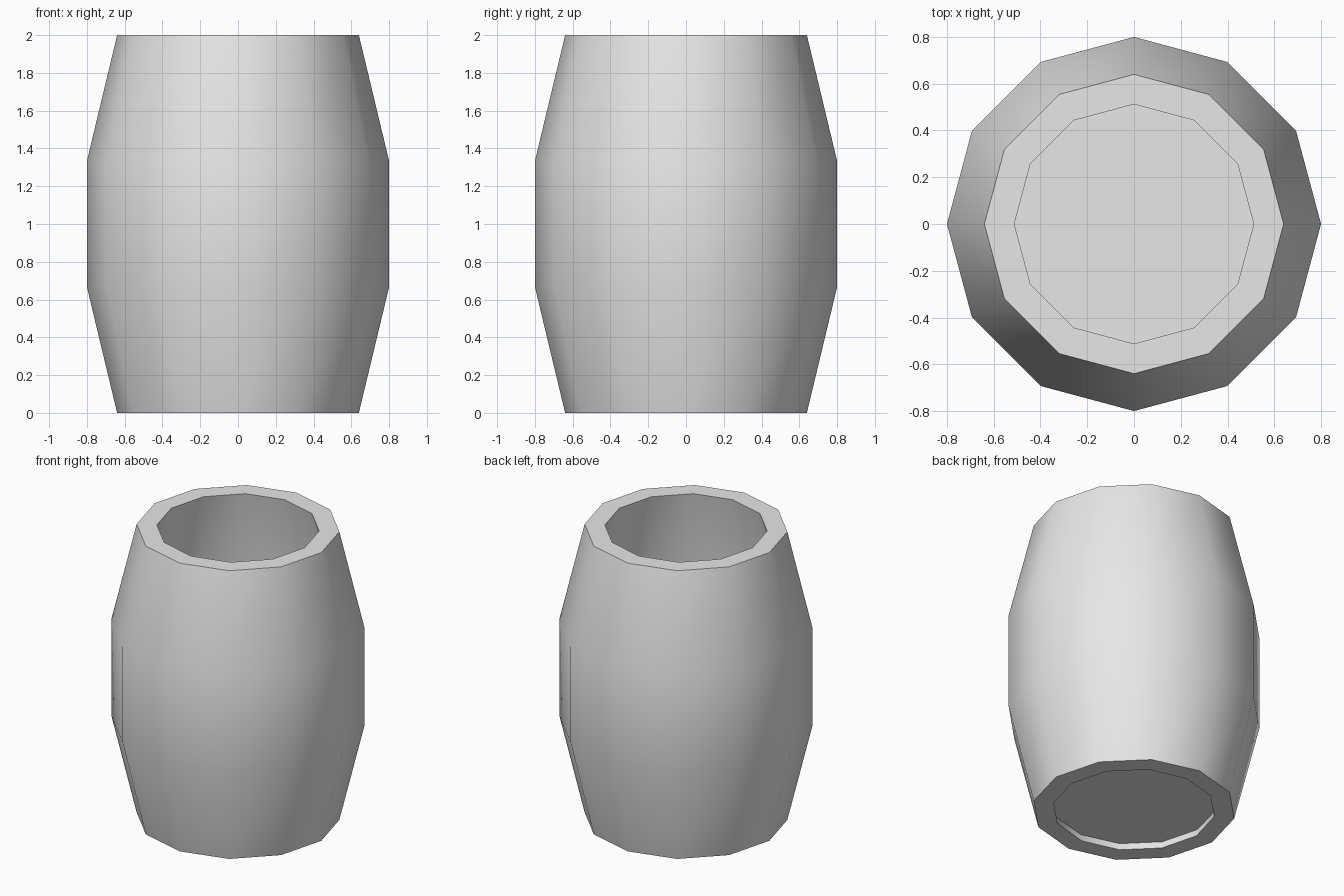
import bpy
import bmesh
from math import cos, sin, tau, radians

SIDES = 12
FLOOR_Z = 0.05

cube = bpy.data.objects.get("Cube")
if cube:
    bpy.data.objects.remove(cube, do_unlink=True)

grey = bpy.data.materials.new("plain grey")
grey.use_nodes = True
grey.diffuse_color = (0.8, 0.8, 0.8, 1)
grey.node_tree.nodes["Principled BSDF"].inputs["Base Color"].default_value = grey.diffuse_color


def lathe(name, profile, closed):
    """Revolve (radius, height) points; open profiles get end caps."""
    bm = bmesh.new()
    rings = [[bm.verts.new((r * cos(tau * i / SIDES), r * sin(tau * i / SIDES), z))
              for i in range(SIDES)] for r, z in profile]
    pairs = list(zip(rings, rings[1:]))
    if closed:
        pairs.append((rings[-1], rings[0]))
    for a, b in pairs:
        for i in range(SIDES):
            j = (i + 1) % SIDES
            bm.faces.new((a[i], a[j], b[j], b[i]))
    if not closed:
        bm.faces.new(rings[0])
        bm.faces.new(rings[-1])
    bmesh.ops.recalc_face_normals(bm, faces=bm.faces)
    mesh = bpy.data.meshes.new(name)
    bm.to_mesh(mesh)
    bm.free()
    mesh.materials.append(grey)
    obj = bpy.data.objects.new(name, mesh)
    bpy.context.collection.objects.link(obj)
    bpy.ops.object.select_all(action="DESELECT")
    obj.select_set(True)
    bpy.context.view_layer.objects.active = obj
    bpy.ops.object.shade_smooth_by_angle(angle=radians(40))
    return obj


# Bulging barrel wall, with a hollow that follows the outside
outside = [(0.64, 0), (0.8, 2 / 3), (0.8, 4 / 3), (0.64, 2)]
inside = [(r * 0.8, z) for r, z in reversed(outside)]
lathe("barrel_wall", outside + inside, closed=True)

# Floor set slightly above the bottom rim
floor_radius = 0.524
lathe("barrel_floor", [(floor_radius, FLOOR_Z), (floor_radius, FLOOR_Z + 0.03)], closed=False)
